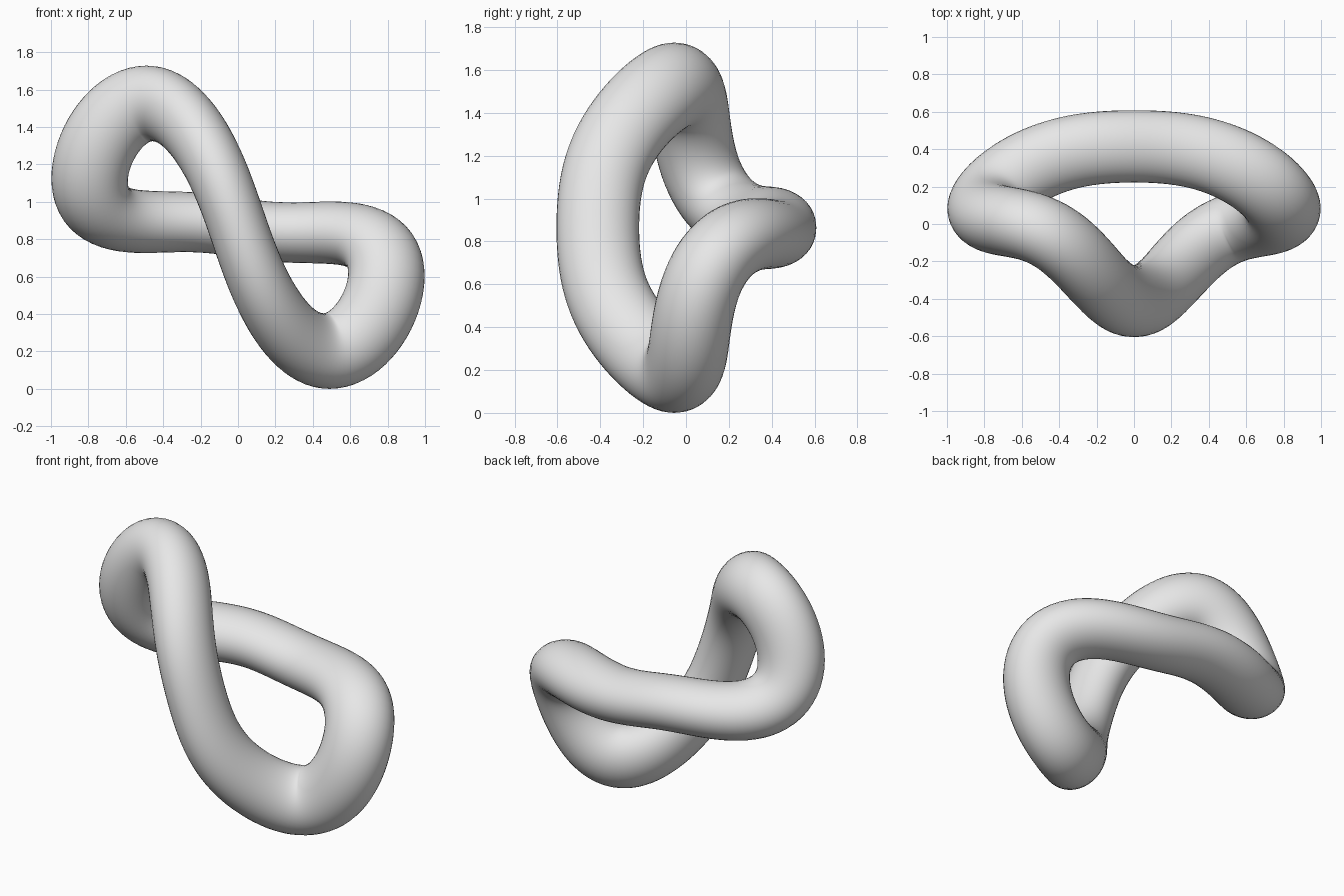
import bpy
import bmesh
from math import sin, cos, pi
from mathutils import Vector

cube = bpy.data.objects.get("Cube")
if cube:
    bpy.data.objects.remove(cube, do_unlink=True)

# Half of the centre line, from the middle of the front strand to the middle
# of the back strand; the other half is its half turn about the y axis
HALF = [(0, -.415, 0), (.105, -.373, -.29), (.247, -.235, -.505),
        (.455, -.055, -.68), (.69, .015, -.525), (.79, .085, -.235),
        (.64, .26, -.05), (.315, .385, -.025), (0, .418, 0)]
N = len(HALF) - 1
HARMONICS = 6
RINGS, SIDES = 160, 40


def weight(k):
    return 0.5 if k in (0, N) else 1.0


def series(axis, wave):
    """Smoothed Fourier coefficients of one coordinate of the half points."""
    return [2 / N * weight(k) * sum(weight(j) * p[axis] * wave(k * pi * j / N)
                                    for j, p in enumerate(HALF))
            for k in range(HARMONICS)]


WAVES = (sin, cos, sin)
COEFFS = [series(axis, wave) for axis, wave in enumerate(WAVES)]


def centre(t):
    return Vector([sum(c * wave(k * t) for k, c in enumerate(coeffs))
                   for coeffs, wave in zip(COEFFS, WAVES)])


# Sweep an oval section, its wide side facing away from the middle
bm = bmesh.new()
rings = []
for i in range(RINGS):
    t = 2 * pi * i / RINGS
    p = centre(t)
    along = (centre(t + .01) - centre(t - .01)).normalized()
    out = (p - along * p.dot(along)).normalized()
    side = along.cross(out)
    wide = .193 + .014 * sin(t) ** 2
    thin = .158 + .028 * sin(t) ** 2
    rings.append([bm.verts.new(p + out * wide * cos(a) + side * thin * sin(a))
                  for a in (2 * pi * j / SIDES for j in range(SIDES))])

for i, ring in enumerate(rings):
    following = rings[(i + 1) % RINGS]
    for j in range(SIDES):
        k = (j + 1) % SIDES
        bm.faces.new((ring[j], ring[k], following[k], following[j]))
bmesh.ops.recalc_face_normals(bm, faces=bm.faces)

# Stand it on the ground
low = min(v.co.z for v in bm.verts)
bmesh.ops.translate(bm, vec=(0, 0, -low), verts=bm.verts)

mesh = bpy.data.meshes.new("twisted_ring")
bm.to_mesh(mesh)
bm.free()
mesh.shade_smooth()
ring_object = bpy.data.objects.new("twisted_ring", mesh)
bpy.context.collection.objects.link(ring_object)

# Plain grey
grey = bpy.data.materials.new("light_grey")
grey.use_nodes = True
grey.diffuse_color = (.8, .8, .8, 1)
grey.node_tree.nodes["Principled BSDF"].inputs["Base Color"].default_value = (.8, .8, .8, 1)
mesh.materials.append(grey)
